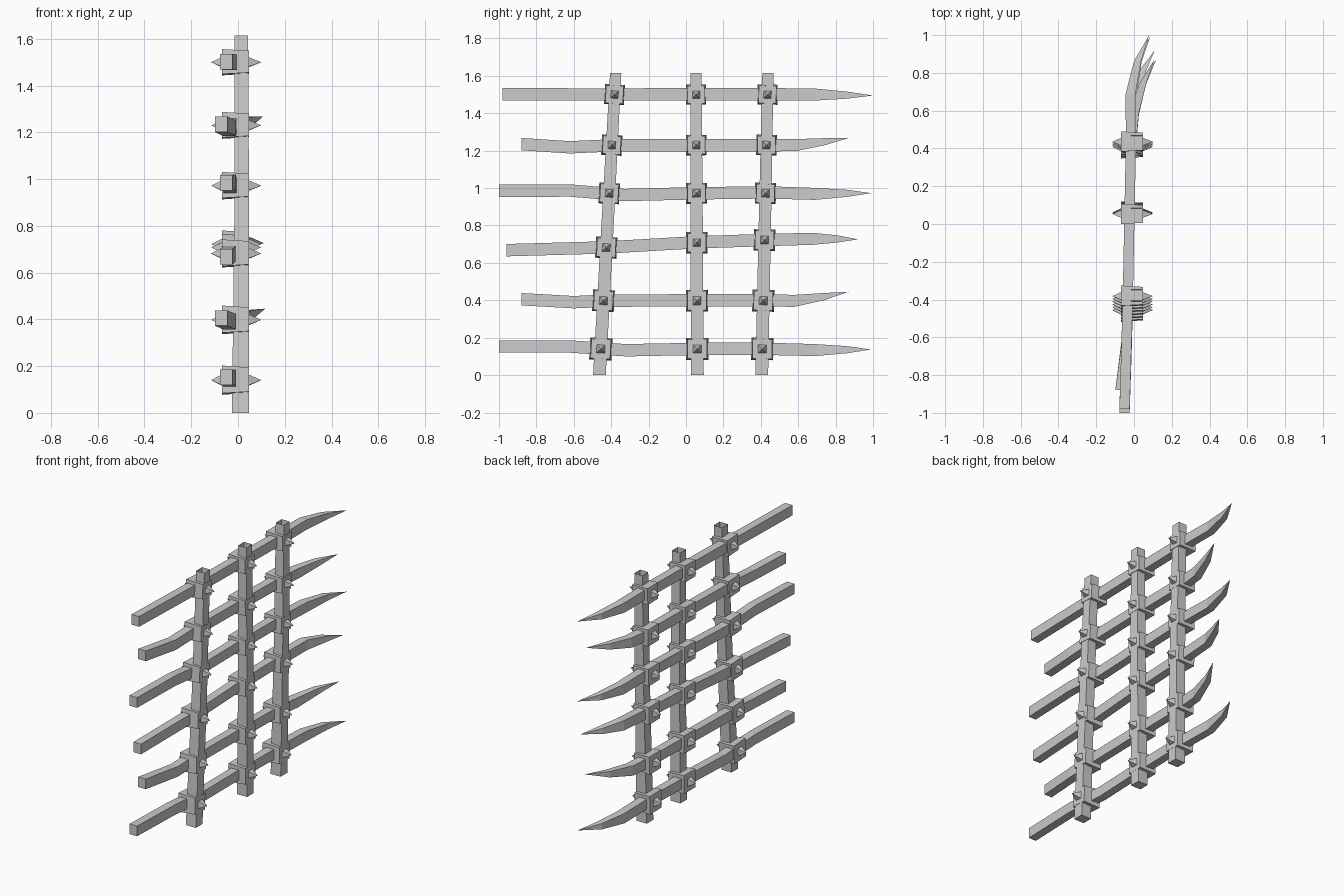
import bpy, bmesh
from mathutils import Vector, Matrix


def loft(name, rings, axes, cap_start=True, cap_end=True):
    """Four-sided loft; each ring is (centre, half_u, half_v); zero size makes a point."""
    u, v = (Vector(a) for a in axes)
    bm = bmesh.new()
    loops = []
    for c, hu, hv in rings:
        c = Vector(c)
        if hu == 0:
            loops.append([bm.verts.new(c)] * 4)
        else:
            loops.append([bm.verts.new(c + u * hu * a + v * hv * b)
                          for a, b in ((-1, -1), (1, -1), (1, 1), (-1, 1))])
    for p, q in zip(loops, loops[1:]):
        for i in range(4):
            j = (i + 1) % 4
            corners = list(dict.fromkeys((p[i], p[j], q[j], q[i])))
            bm.faces.new(corners)
    for loop, cap in ((loops[0], cap_start), (loops[-1], cap_end)):
        if cap and loop[0] is not loop[1]:
            bm.faces.new(loop)
    bmesh.ops.recalc_face_normals(bm, faces=bm.faces)
    mesh = bpy.data.meshes.new(name)
    bm.to_mesh(mesh)
    bm.free()
    ob = bpy.data.objects.new(name, mesh)
    bpy.context.collection.objects.link(ob)
    return ob


X, Y, Z = (1, 0, 0), (0, 1, 0), (0, 0, 1)

# Uprights: y at bottom and top, slightly leaning, with open tops
posts = {"left": (-0.463, -0.376), "middle": (0.061, 0.053), "right": (0.405, 0.438)}
for label, (y0, y1) in posts.items():
    loft("upright_" + label,
         [((0.01, y0, 0), 0.036, 0.034),
          ((0.016, y0 + (y1 - y0) * 0.5, 0.8), 0.032, 0.033),
          ((0.014, y1, 1.615), 0.029, 0.030)], (X, Y), cap_end=False)

# Crossbars: (y, z) path of the bar, blade start, blade middle and tip as (x, y, z)
bars = [
    ([(-0.98, 1.502), (-0.4, 1.5), (0.05, 1.502), (0.43, 1.502)],
     (-0.018, 0.69, 1.5), (0.018, 0.86, 1.497), (0.08, 1.0, 1.495)),
    ([(-0.88, 1.235), (-0.62, 1.218), (-0.38, 1.229), (0.05, 1.23), (0.43, 1.229)],
     (0.0, 0.59, 1.23), (0.045, 0.74, 1.248), (0.107, 0.87, 1.268)),
    ([(-1.0, 0.985), (-0.62, 0.987), (-0.33, 0.963), (0.05, 0.972), (0.43, 0.977)],
     (-0.012, 0.69, 0.969), (0.022, 0.86, 0.972), (0.085, 0.99, 0.973)),
    ([(-0.96, 0.668), (-0.42, 0.683), (0.05, 0.71), (0.42, 0.722)],
     (-0.005, 0.68, 0.729), (0.045, 0.81, 0.728), (0.11, 0.92, 0.726)),
    ([(-0.88, 0.406), (-0.6, 0.39), (-0.42, 0.398), (0.05, 0.4), (0.41, 0.4)],
     (0.0, 0.58, 0.397), (0.045, 0.74, 0.42), (0.117, 0.87, 0.446)),
    ([(-1.0, 0.153), (-0.62, 0.153), (-0.32, 0.133), (0.05, 0.14), (0.41, 0.141)],
     (-0.015, 0.69, 0.134), (0.02, 0.86, 0.136), (0.085, 0.99, 0.137)),
]
for n, (path, start, mid, tip) in enumerate(bars, 1):
    x0 = -0.072 if path[0][0] > -0.9 else -0.05
    rings = []
    for i, (y, z) in enumerate(path):
        x = x0 if i == 0 else -0.033 + 0.02 * (y + 0.4)
        rings.append(((x, y, z), 0.027, 0.033))
    rings += [(start, 0.026, 0.032), (mid, 0.019, 0.019), (tip, 0, 0)]
    loft(f"bladed_crossbar_{n}", rings, (X, Z))

# Studded collars: block with a pyramid spike on both faces at every crossing
row_heights = [1.5, 1.23, 0.972, 0.7, 0.398, 0.14]
for label, (y0, y1) in posts.items():
    for n, z in enumerate(row_heights, 1):
        if n == 4:
            z = {"left": 0.682, "middle": 0.708, "right": 0.722}[label]
        y = y0 + (y1 - y0) * z / 1.615
        size = 1.06 - 0.035 * (6 - n) * 0.6
        profile = [(-0.115, 0), (-0.068, 0.022), (-0.068, 0.056),
                   (0.047, 0.049), (0.047, 0.021), (0.1, 0)]
        ob = loft(f"studded_collar_{label}_{n}",
                  [((x, 0, 0), h * size, h * size) for x, h in profile], (Y, Z))
        lean = -(y1 - y0) / 1.615
        ob.matrix_world = Matrix.Translation((0, y, z)) @ Matrix.Rotation(lean, 4, 'X')
